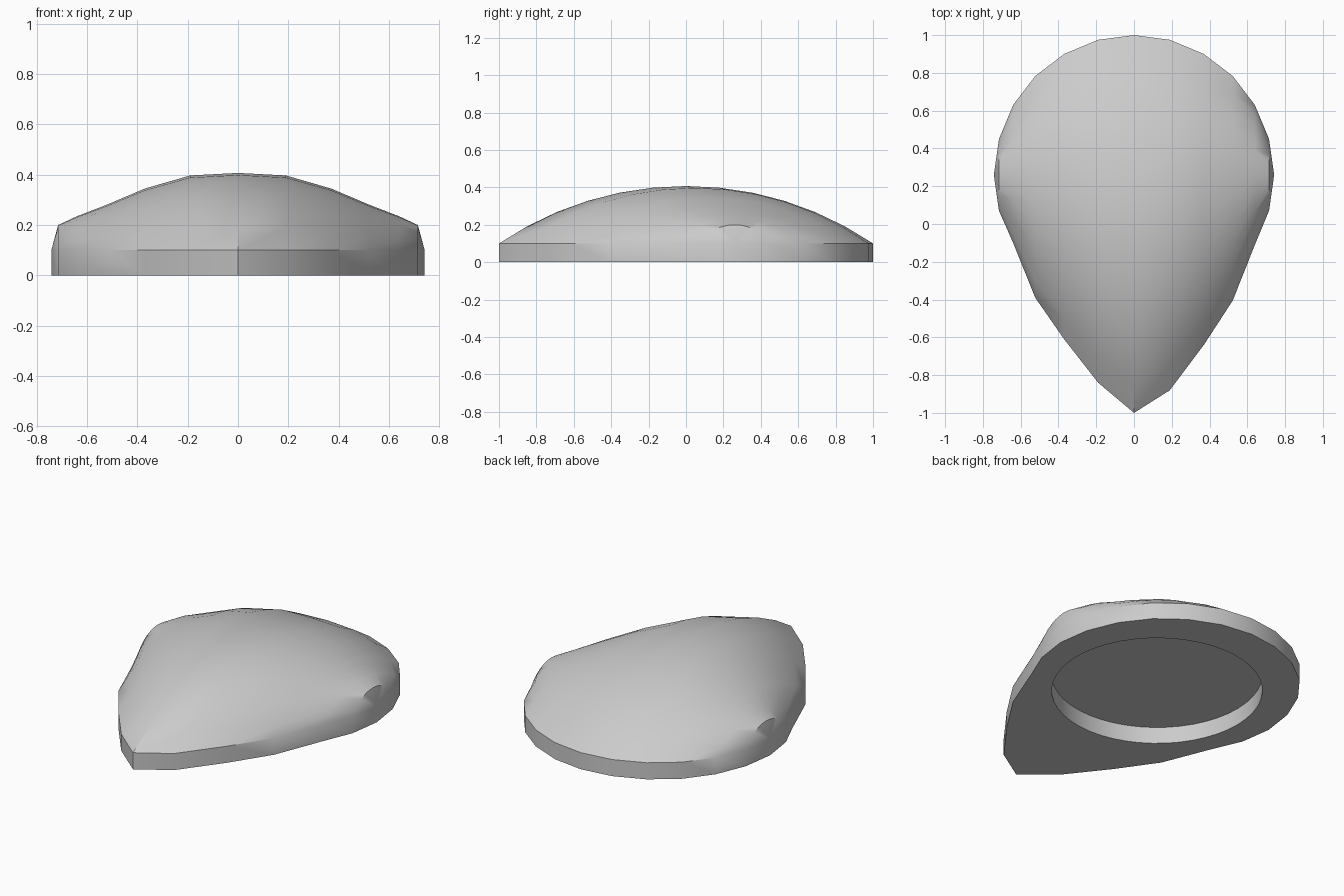
import bpy, bmesh, math

if "Cube" in bpy.data.objects:
    bpy.data.objects.remove(bpy.data.objects["Cube"])

WALL = 0.10      # height of the upright rim
SEG = 12         # segments along each arched rib

# Ribs across the width: x, front y, back y, crown height
RIBS = [
    (-0.715, 0.07, 0.45, 0.20),
    (-0.64, -0.10, 0.63, 0.235),
    (-0.523, -0.39, 0.783, 0.28),
    (-0.37, -0.61, 0.90, 0.345),
    (-0.19, -0.84, 0.975, 0.397),
    (0.0, -1.0, 1.0, 0.407),
    (0.19, -0.88, 0.975, 0.397),
    (0.37, -0.64, 0.90, 0.345),
    (0.523, -0.405, 0.783, 0.28),
    (0.64, -0.11, 0.63, 0.235),
    (0.715, 0.07, 0.45, 0.20),
]


def arc_rib(x, y0, y1, top):
    """Circular arc from (y0, WALL) to (y1, WALL) that peaks at top."""
    half, rise = (y1 - y0) / 2, top - WALL
    radius = (half * half + rise * rise) / (2 * rise)
    spread = math.asin(half / radius)
    points = []
    for i in range(SEG + 1):
        a = spread * (2 * i / SEG - 1)
        points.append((x, (y0 + y1) / 2 + radius * math.sin(a),
                       top - radius + radius * math.cos(a)))
    return points


grey = bpy.data.materials.new("light grey")
grey.diffuse_color = (0.6, 0.6, 0.6, 1)
grey.use_nodes = True
grey.node_tree.nodes["Principled BSDF"].inputs["Base Color"].default_value = grey.diffuse_color

# Domed shell lofted over the ribs
bm = bmesh.new()
ribs = [[bm.verts.new(p) for p in arc_rib(*r)] for r in RIBS]
left_tip = bm.verts.new((-0.742, 0.26, WALL))
right_tip = bm.verts.new((0.742, 0.26, WALL))
for a, b in zip(ribs, ribs[1:]):
    for i in range(SEG):
        bm.faces.new((a[i], b[i], b[i + 1], a[i + 1]))

# Steep caps at both sides
for rib, tip in ((ribs[0], left_tip), (ribs[-1], right_tip)):
    for i in range(SEG):
        bm.faces.new((rib[i], rib[i + 1], tip))

# Upright rim and flat underside
outline = ([left_tip] + [r[0] for r in ribs] + [right_tip]
           + [r[-1] for r in reversed(ribs)])
foot = [bm.verts.new((v.co.x, v.co.y, 0)) for v in outline]
for i in range(len(outline)):
    j = (i + 1) % len(outline)
    bm.faces.new((outline[i], foot[i], foot[j], outline[j]))
bm.faces.new(foot)
bmesh.ops.recalc_face_normals(bm, faces=bm.faces)
mesh = bpy.data.meshes.new("teardrop_dome")
bm.to_mesh(mesh)
bm.free()
mesh.materials.append(grey)
dome = bpy.data.objects.new("teardrop_dome", mesh)
bpy.context.collection.objects.link(dome)

# Round recess cut into the underside
bpy.ops.mesh.primitive_cylinder_add(vertices=48, radius=0.575, depth=0.2,
                                    location=(0, 0.195, 0))
cutter = bpy.context.object
cutter.name = "recess_cutter"
cutter.hide_render = True
cutter.data.materials.append(grey)
cut = dome.modifiers.new("recess", 'BOOLEAN')
cut.operation = 'DIFFERENCE'
cut.solver = 'EXACT'
cut.object = cutter

bpy.ops.object.select_all(action='DESELECT')
dome.select_set(True)
bpy.context.view_layer.objects.active = dome
bpy.ops.object.modifier_apply(modifier=cut.name)
bpy.data.objects.remove(cutter, do_unlink=True)
bpy.ops.object.shade_smooth_by_angle(angle=math.radians(37))
